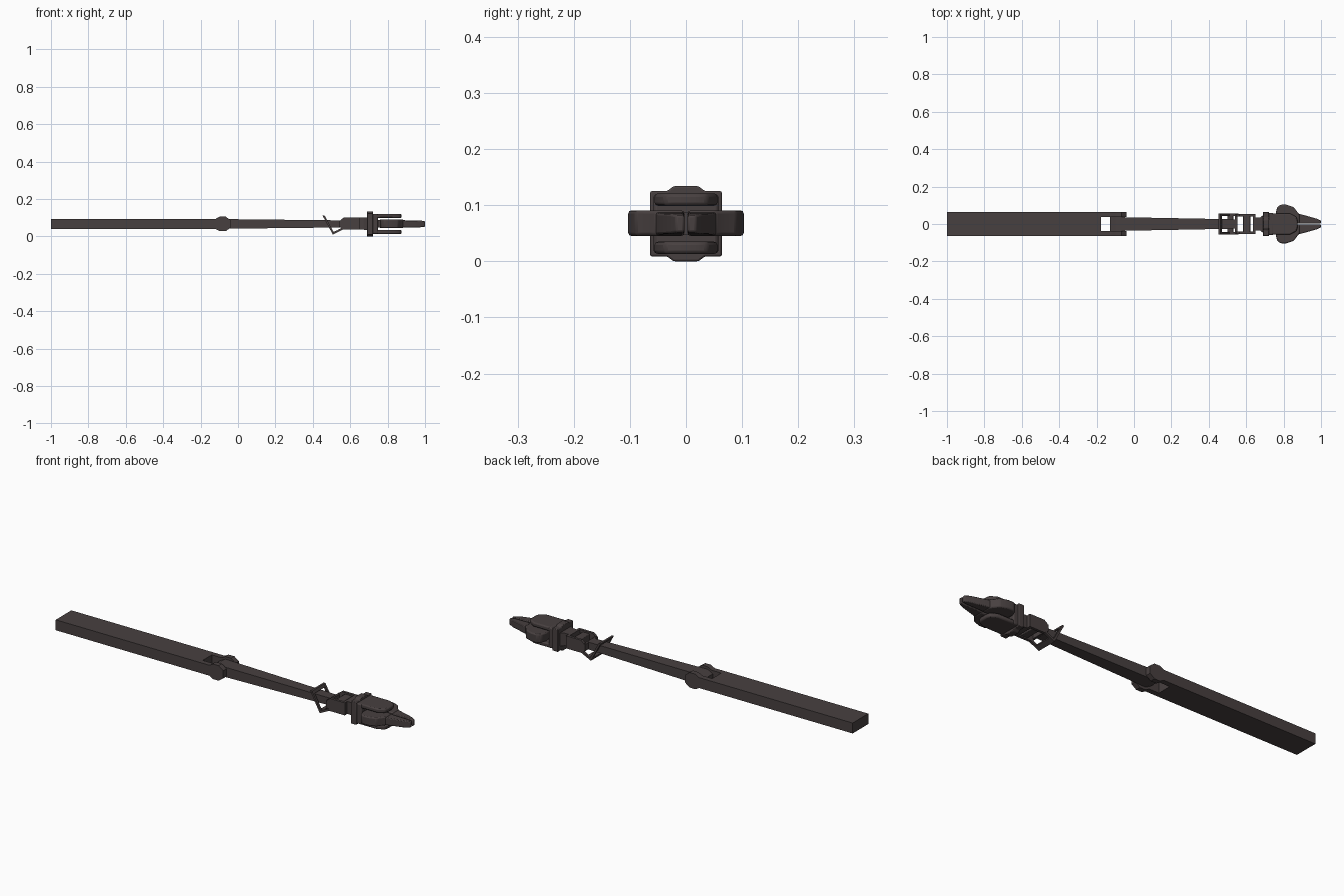
import bpy, bmesh
from mathutils import Vector

if "Cube" in bpy.data.objects:
    bpy.data.objects.remove(bpy.data.objects["Cube"])

ZC = 0.067  # height of the long axis

mat = bpy.data.materials.new("dark warm metal")
mat.diffuse_color = (0.064, 0.051, 0.051, 1)
mat.use_nodes = True
mat.node_tree.nodes["Principled BSDF"].inputs["Base Color"].default_value = mat.diffuse_color


def finish(bm, name, bevel=0.0, segments=2):
    bmesh.ops.recalc_face_normals(bm, faces=bm.faces)
    me = bpy.data.meshes.new(name)
    bm.to_mesh(me)
    bm.free()
    me.materials.append(mat)
    ob = bpy.data.objects.new(name, me)
    bpy.context.collection.objects.link(ob)
    if bevel:
        mod = ob.modifiers.new("bevel", 'BEVEL')
        mod.width, mod.segments = bevel, segments
        mod.limit_method, mod.angle_limit = 'ANGLE', 0.6
    return ob


def prism(name, pts, axis, lo, hi, bevel=0.0):
    """Extrude an outline along an axis: X takes (y,z), Y takes (x,z), Z takes (x,y)."""
    place = {'X': lambda a, b, t: (t, a, b),
             'Y': lambda a, b, t: (a, t, b),
             'Z': lambda a, b, t: (a, b, t)}[axis]
    bm = bmesh.new()
    f = bm.faces.new([bm.verts.new(place(a, b, lo)) for a, b in pts])
    new = bmesh.ops.extrude_face_region(bm, geom=[f])['geom']
    step = Vector(place(0, 0, hi - lo))
    bmesh.ops.translate(bm, vec=step, verts=[v for v in new if isinstance(v, bmesh.types.BMVert)])
    return finish(bm, name, bevel)


def box(name, x0, x1, y0, y1, z0, z1, bevel=0.0):
    return prism(name, [(x0, y0), (x1, y0), (x1, y1), (x0, y1)], 'Z', z0, z1, bevel)


def loft(name, sections, bevel=0.0):
    """Rectangular sections along x: (x, y0, y1, z0, z1)."""
    bm = bmesh.new()
    rings = [[bm.verts.new(p) for p in ((x, y0, z0), (x, y1, z0), (x, y1, z1), (x, y0, z1))]
             for x, y0, y1, z0, z1 in sections]
    for a, b in zip(rings, rings[1:]):
        for i in range(4):
            j = (i + 1) % 4
            bm.faces.new((a[i], a[j], b[j], b[i]))
    bm.faces.new(rings[0])
    bm.faces.new(rings[-1])
    return finish(bm, name, bevel)


def pair(fn, name, pts, y0, y1):
    """Same side profile on both sides of the middle."""
    for side, s in (("left", 1), ("right", -1)):
        fn(f"{name}_{side}", pts, 'Y', s * y0, s * y1)


# Long bar ending in a fork with hexagonal cheeks
box("long_bar", -1.0, -0.176, -0.064, 0.064, ZC - 0.027, ZC + 0.027)
half = [(-0.176, 0.027), (-0.12, 0.027), (-0.098, 0.039), (-0.066, 0.039), (-0.04, 0.02)]
cheek = [(x, ZC + z) for x, z in half] + [(x, ZC - z) for x, z in reversed(half)]
pair(prism, "fork_cheek", cheek, 0.037, 0.064)

# Tapered shaft hinged in the fork
loft("shaft", [(-0.128, -0.037, 0.037, ZC - 0.01, ZC + 0.01),
               (-0.098, -0.037, 0.037, ZC - 0.026, ZC + 0.026),
               (0.545, -0.025, 0.025, ZC - 0.019, ZC + 0.019)])

# Bent trigger frame around the shaft
strip = [(0.452, 0.112), (0.463, 0.112), (0.512, 0.023), (0.555, 0.046),
         (0.56, 0.036), (0.507, 0.010)]
pair(prism, "trigger_side", strip, 0.043, 0.055)
prism("trigger_top_bar", [(0.452, 0.112), (0.463, 0.112), (0.470, 0.098), (0.459, 0.098)],
      'Y', -0.055, 0.055)
prism("trigger_bottom_bar", [(0.500, 0.024), (0.512, 0.024), (0.528, 0.032), (0.532, 0.022),
                             (0.507, 0.010)], 'Y', -0.055, 0.055)

# Open housing behind the head
wall = [(0.548, 0.045), (0.548, 0.088), (0.565, 0.101), (0.648, 0.101), (0.648, 0.036), (0.56, 0.036)]
pair(prism, "housing_wall", wall, 0.041, 0.054)
box("housing_rear_bar", 0.541, 0.553, -0.054, 0.054, 0.05, 0.084)
box("housing_cross_block", 0.582, 0.622, -0.045, 0.045, 0.042, 0.093, 0.004)
box("housing_front_bar", 0.637, 0.650, -0.054, 0.054, 0.036, 0.101)
loft("neck", [(0.648, -0.034, 0.034, 0.036, 0.101), (0.672, -0.034, 0.034, 0.036, 0.101),
              (0.695, -0.05, 0.05, 0.034, 0.102)])

# Collar with a raised tab above and below
q = [(0.064, 0.058), (0.034, 0.058), (0.022, 0.067), (-0.022, 0.067), (-0.034, 0.058), (-0.064, 0.058)]
ring = [(y, ZC + z) for y, z in q] + [(y, ZC - z) for y, z in reversed(q)]
prism("collar", ring, 'X', 0.690, 0.722, 0.003)
box("head_base", 0.715, 0.748, -0.058, 0.058, ZC - 0.053, ZC + 0.053, 0.006)

# Upper and lower guard plates
guard = [(0.735, -0.056), (0.835, -0.056), (0.868, -0.038), (0.874, -0.02),
         (0.874, 0.02), (0.868, 0.038), (0.835, 0.056), (0.735, 0.056)]
prism("upper_guard", guard, 'Z', ZC + 0.032, ZC + 0.054, 0.006)
prism("lower_guard", guard, 'Z', ZC - 0.054, ZC - 0.032, 0.006)

# Two jaws with wide shoulders and tapered tips
box("jaw_root", 0.74, 0.79, -0.03, 0.03, ZC - 0.02, ZC + 0.02)
for side, s in (("left", 1), ("right", -1)):
    shoulder = [(0.765, 0.003), (0.758, 0.06), (0.766, 0.09), (0.782, 0.103), (0.815, 0.103),
                (0.855, 0.090), (0.872, 0.066), (0.885, 0.052), (0.885, 0.003)]
    prism(f"jaw_shoulder_{side}", [(x, s * y) for x, y in shoulder], 'Z', 0.045, 0.091, 0.006)
    loft(f"jaw_tip_{side}", [(x, s * 0.003, s * y, ZC - h, ZC + h) for x, y, h in
                             ((0.87, 0.056, 0.021), (0.90, 0.05, 0.019),
                              (0.975, 0.029, 0.018), (1.0, 0.018, 0.015))], 0.004)

# Soft shading on the bevelled head parts
for ob in bpy.data.objects:
    ob.select_set(bool(ob.modifiers))
    if ob.modifiers:
        bpy.context.view_layer.objects.active = ob
bpy.ops.object.shade_smooth_by_angle(angle=0.6)
